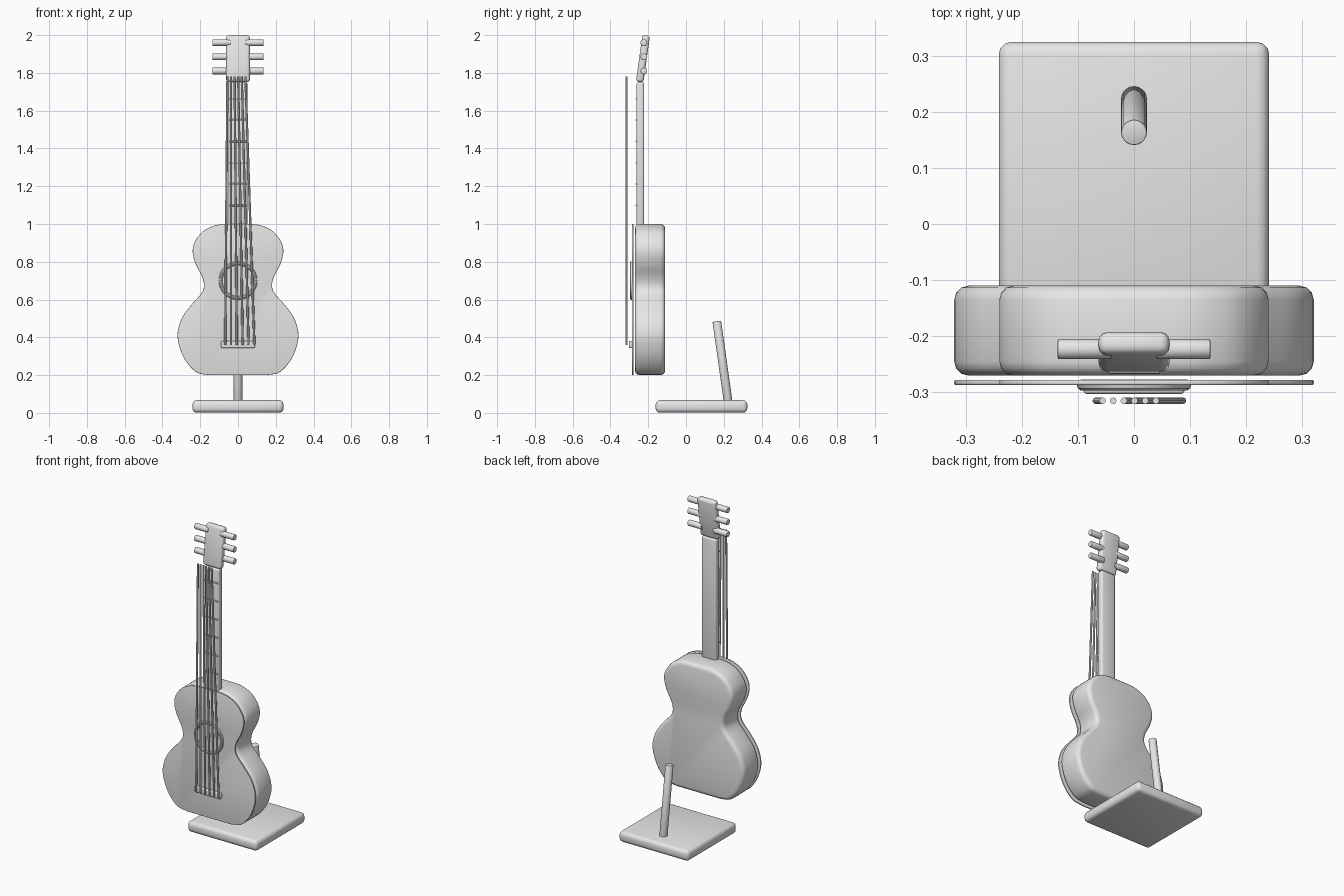
import bpy
import bmesh
import math
from mathutils import Vector

old = bpy.data.objects.get("Cube")
if old:
    bpy.data.objects.remove(old, do_unlink=True)

grey = bpy.data.materials.new("plain_grey")
grey.use_nodes = True
grey.diffuse_color = (0.8, 0.8, 0.8, 1)
grey.node_tree.nodes["Principled BSDF"].inputs["Base Color"].default_value = (0.8, 0.8, 0.8, 1)


def finish(obj, name, bevel=0, segments=3):
    """Name, colour, round and shade a part."""
    obj.name = name
    obj.data.name = name
    obj.data.materials.clear()
    obj.data.materials.append(grey)
    bpy.ops.object.select_all(action="DESELECT")
    obj.select_set(True)
    bpy.context.view_layer.objects.active = obj
    if bevel:
        mod = obj.modifiers.new("rounded_edges", "BEVEL")
        mod.width = bevel
        mod.segments = segments
        mod.limit_method = "ANGLE"
        mod.angle_limit = math.radians(40)
        bpy.ops.object.modifier_apply(modifier=mod.name)
    bpy.ops.object.shade_smooth_by_angle(angle=math.radians(35))
    return obj


def box(name, centre, size, bevel, tilt=0):
    bpy.ops.mesh.primitive_cube_add(size=1, location=centre)
    obj = bpy.context.object
    obj.scale = size
    bpy.ops.object.transform_apply(location=False, rotation=False, scale=True)
    obj.rotation_euler.x = tilt
    return finish(obj, name, bevel)


def rod(name, start, end, radius, sides=16, bevel=0):
    start, end = Vector(start), Vector(end)
    axis = end - start
    bpy.ops.mesh.primitive_cylinder_add(vertices=sides, radius=radius, depth=axis.length,
                                        location=(start + end) / 2)
    obj = bpy.context.object
    obj.rotation_euler = axis.to_track_quat("Z", "Y").to_euler()
    return finish(obj, name, bevel, 2)


def smooth_path(points, steps=4):
    """Pass a smooth curve through the points."""
    pts = [Vector(p) for p in points]
    pts = [2 * pts[0] - pts[1]] + pts + [2 * pts[-1] - pts[-2]]
    path = []
    for a, b, c, d in zip(pts, pts[1:], pts[2:], pts[3:]):
        for i in range(steps):
            t = i / steps
            path.append(0.5 * (2 * b + (c - a) * t + (2 * a - 5 * b + 4 * c - d) * t ** 2
                               + (3 * b - a - 3 * c + d) * t ** 3))
    return path + [pts[-2]]


def slab(name, outline, front, back, bevel):
    """Extrude an outline in the xz plane from front to back."""
    bm = bmesh.new()
    face = bm.faces.new([bm.verts.new((p.x, front, p.y)) for p in outline])
    moved = bmesh.ops.extrude_face_region(bm, geom=[face])["geom"]
    verts = [g for g in moved if isinstance(g, bmesh.types.BMVert)]
    bmesh.ops.translate(bm, verts=verts, vec=(0, back - front, 0))
    bmesh.ops.recalc_face_normals(bm, faces=bm.faces)
    mesh = bpy.data.meshes.new(name)
    bm.to_mesh(mesh)
    bm.free()
    obj = bpy.data.objects.new(name, mesh)
    bpy.context.collection.objects.link(obj)
    return finish(obj, name, bevel)


# Body and the thin top plate share one waisted outline
half = smooth_path([(0.15, 0.2), (0.22, 0.215), (0.28, 0.28), (0.313, 0.36), (0.319, 0.43),
                    (0.293, 0.51), (0.24, 0.58), (0.196, 0.63), (0.18, 0.67), (0.19, 0.72),
                    (0.223, 0.785), (0.24, 0.85), (0.229, 0.905), (0.187, 0.96),
                    (0.13, 0.99), (0.08, 1.0)])
outline = half + [Vector((-p.x, p.y)) for p in reversed(half)]
slab("body", outline, -0.27, -0.11, 0.025)
slab("top_plate", outline, -0.287, -0.278, 0.003)

# Sound hole ring and bridge
bpy.ops.mesh.primitive_torus_add(major_radius=0.092, minor_radius=0.01, major_segments=40,
                                 minor_segments=10, location=(0, -0.287, 0.7),
                                 rotation=(math.pi / 2, 0, 0))
finish(bpy.context.object, "sound_hole_ring")
box("bridge", (0, -0.293, 0.362), (0.18, 0.02, 0.038), 0.006)

# Neck, frets and tilted headstock
box("neck", (0, -0.242, 1.365), (0.1, 0.04, 0.77), 0.01)
for i in range(6):
    z = 1.098 + 0.113 * i
    rod(f"fret_{i + 1}", (-0.045, -0.262, z), (0.045, -0.262, z), 0.005, 8)
box("headstock", (0, -0.228, 1.875), (0.126, 0.04, 0.25), 0.015, math.radians(-8))

# Tuning pegs
for side, label in ((1, "left"), (-1, "right")):
    for i in range(3):
        z = 1.81 + 0.075 * i
        rod(f"{label}_peg_{i + 1}", (side * 0.04, -0.223, z), (side * 0.136, -0.223, z),
            0.018, 16, 0.003)

# Strings, fanning out towards the bridge
for i in range(6):
    rod(f"string_{i + 1}", (-0.068 + 0.031 * i, -0.315, 0.36),
        (-0.056 + 0.019 * i, -0.315, 1.78), 0.006, 8)

# Stand
box("stand_base", (0, 0.082, 0.034), (0.482, 0.485, 0.066), 0.022)
rod("stand_strut", (0, 0.225, 0.045), (0, 0.163, 0.485), 0.023, 20, 0.003)
